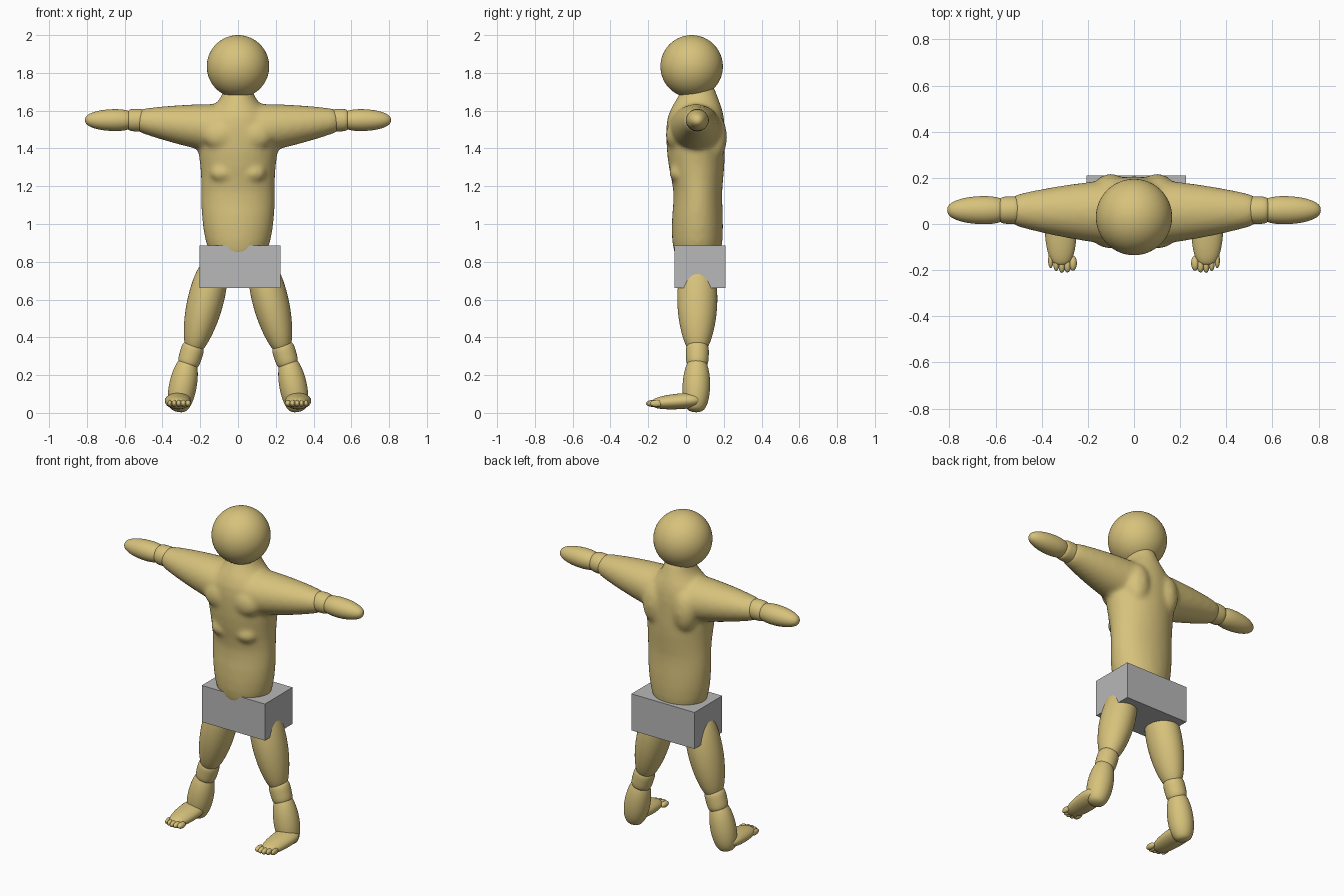
import bpy, bmesh, math
from mathutils import Matrix, Vector

cube = bpy.data.objects.get("Cube")
if cube:
    bpy.data.objects.remove(cube, do_unlink=True)


def material(name, rgb):
    m = bpy.data.materials.new(name)
    m.use_nodes = True
    m.diffuse_color = (*rgb, 1)
    m.node_tree.nodes["Principled BSDF"].inputs["Base Color"].default_value = (*rgb, 1)
    return m


def skin_rings(bm, rings):
    """Join (center, axis_u, axis_v) ellipses into a closed, capped tube."""
    sides = 16
    loops = []
    for center, u, v in rings:
        angles = [math.tau * i / sides for i in range(sides)]
        loops.append([bm.verts.new(center + u * math.cos(a) + v * math.sin(a)) for a in angles])
    for low, high in zip(loops, loops[1:]):
        for i in range(sides):
            j = (i + 1) % sides
            bm.faces.new((low[i], low[j], high[j], high[i]))
    bm.faces.new(loops[0][::-1])
    bm.faces.new(loops[-1])


def limb(bm, side, start, end, r_start, r_end, bulge=0.0, flat=1.0, blunt=4):
    """Rounded, tapering limb that swells by bulge halfway along."""
    mirror = Vector((side, 1, 1))
    start, end = Vector(start) * mirror, Vector(end) * mirror
    along = (end - start).normalized()
    ref = Vector((1, 0, 0)) if abs(along.y) > 0.5 else Vector((0, 1, 0))
    u = (ref - along * ref.dot(along)).normalized()
    v = along.cross(u) * flat
    steps = 12
    rings = []
    for k in range(steps + 1):
        t = (1 - math.cos(math.pi * k / steps)) / 2
        cap = max(0.1, 1 - abs(2 * t - 1) ** blunt) ** (1 / blunt) if 0 < k < steps else 0.15
        r = cap * (r_start + (r_end - r_start) * t + bulge * math.sin(math.pi * t))
        rings.append((start.lerp(end, t), u * r, v * r))
    skin_rings(bm, rings)


# Component-wise mirroring needs an element product on vectors
def ball(bm, center, radii):
    bmesh.ops.create_uvsphere(bm, u_segments=16, v_segments=10, radius=1,
                              matrix=Matrix.Translation(center) @ Matrix.Diagonal((*radii, 1)))


def finish(name, bm, mat, subdivide):
    bmesh.ops.recalc_face_normals(bm, faces=bm.faces[:])
    mesh = bpy.data.meshes.new(name)
    bm.to_mesh(mesh)
    bm.free()
    mesh.materials.append(mat)
    obj = bpy.data.objects.new(name, mesh)
    bpy.context.collection.objects.link(obj)
    if subdivide:
        for p in mesh.polygons:
            p.use_smooth = True
        mod = obj.modifiers.new("Rounding", "SUBSURF")
        mod.levels = mod.render_levels = subdivide
    return obj


def limb_object(name, side, *shape, **options):
    bm = bmesh.new()
    limb(bm, side, *shape, **options)
    finish(name, bm, tan, 2)


tan = material("tan skin", (0.68, 0.54, 0.2))
grey = material("grey block", (0.48, 0.48, 0.48))

# Torso, neck and upper arms fused into one smooth skin
bm = bmesh.new()
torso_profile = [  # height, half width, front, back
    (0.75, 0.1, 0, 0.14), (0.82, 0.14, -0.06, 0.18), (0.9, 0.18, -0.08, 0.2),
    (1.05, 0.2, -0.08, 0.2), (1.17, 0.2, -0.06, 0.19), (1.3, 0.2, -0.1, 0.21),
    (1.45, 0.23, -0.11, 0.21), (1.57, 0.2, -0.11, 0.21), (1.65, 0.1, -0.06, 0.18),
    (1.7, 0.08, -0.03, 0.16), (1.76, 0.07, -0.02, 0.14)]
skin_rings(bm, [(Vector((0, (front + back) / 2, z)), Vector((half, 0, 0)),
                 Vector((0, (back - front) / 2, 0)))
                for z, half, front, back in torso_profile])
for side in (1, -1):
    limb(bm, side, (0.05, 0.05, 1.5), (0.54, 0.06, 1.55), 0.15, 0.065,
         bulge=0.01, flat=0.93, blunt=12)
    ball(bm, (side * 0.09, -0.05, 1.47), (0.1, 0.06, 0.08))   # chest muscle
    ball(bm, (side * 0.1, 0.15, 1.46), (0.08, 0.07, 0.13))    # shoulder blade
    ball(bm, (side * 0.08, -0.04, 1.27), (0.07, 0.05, 0.05))  # lower rib
body = finish("torso_and_upper_arms", bm, tan, 1)
fuse = body.modifiers.new("Fuse", "REMESH")
fuse.mode = "VOXEL"
fuse.voxel_size = 0.012
fuse.use_smooth_shade = True
soft = body.modifiers.new("Soften", "SMOOTH")
soft.factor = 0.5
soft.iterations = 12

# Head
bm = bmesh.new()
bmesh.ops.create_uvsphere(bm, u_segments=48, v_segments=28, radius=0.166,
                          matrix=Matrix.Translation((0, 0.03, 1.834)))
finish("head", bm, tan, 1)

# Pelvis block
bm = bmesh.new()
bmesh.ops.create_cube(bm, size=1, matrix=Matrix.Translation((0.01, 0.075, 0.773))
                      @ Matrix.Diagonal((0.43, 0.27, 0.225, 1)))
finish("pelvis_block", bm, grey, 0)

for side, label in ((1, "left"), (-1, "right")):
    # Arm below the elbow
    limb_object(label + "_elbow", side, (0.49, 0.06, 1.55), (0.59, 0.06, 1.55), 0.062, 0.06)
    limb_object(label + "_forearm", side, (0.54, 0.06, 1.55), (0.81, 0.06, 1.55), 0.06, 0.044,
                bulge=0.01, flat=0.95, blunt=3)

    # Leg
    limb_object(label + "_thigh", side, (0.12, 0.06, 0.8), (0.24, 0.06, 0.32), 0.09, 0.06,
                bulge=0.033, flat=0.9, blunt=5)
    limb_object(label + "_knee", side, (0.23, 0.06, 0.37), (0.27, 0.06, 0.24), 0.064, 0.06)
    limb_object(label + "_shin", side, (0.26, 0.06, 0.3), (0.32, 0.05, 0.005), 0.05, 0.06,
                bulge=0.02)

    # Foot with five toes
    bm = bmesh.new()
    limb(bm, side, (0.32, 0.08, 0.07), (0.315, -0.18, 0.05), 0.07, 0.05, bulge=0.01, flat=0.6)
    for i in range(5):
        reach = 0.17 + 0.015 * math.sin(math.pi * i / 4) - 0.003 * i
        width = 0.018 - 0.0015 * i
        ball(bm, (side * (0.265 + 0.024 * i), -reach, 0.05), (width, 0.034, 0.018))
    finish(label + "_foot", bm, tan, 2)
